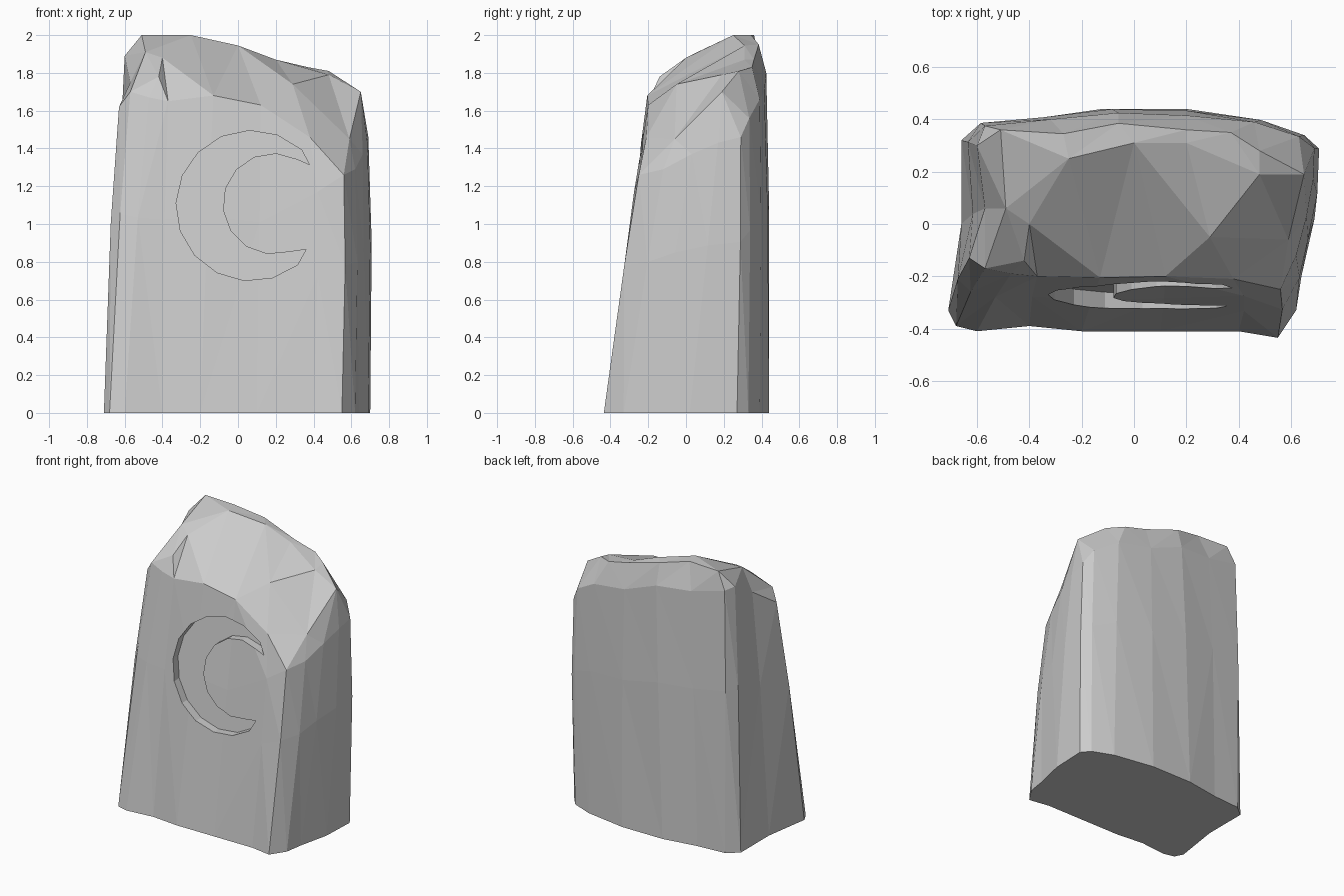
import bpy
import bmesh
from math import radians, cos, sin
from mathutils import Vector
from mathutils.geometry import delaunay_2d_cdt

default = bpy.data.objects.get("Cube")
if default:
    bpy.data.objects.remove(default, do_unlink=True)


def make_material(name, colour):
    mat = bpy.data.materials.new(name)
    mat.use_nodes = True
    mat.diffuse_color = colour
    mat.node_tree.nodes["Principled BSDF"].inputs["Base Color"].default_value = colour
    return mat


def make_object(name, bm, material):
    bmesh.ops.triangulate(bm, faces=[f for f in bm.faces if len(f.verts) == 4])
    bmesh.ops.recalc_face_normals(bm, faces=bm.faces)
    mesh = bpy.data.meshes.new(name)
    bm.to_mesh(mesh)
    bm.free()
    mesh.materials.append(material)
    obj = bpy.data.objects.new(name, mesh)
    bpy.context.collection.objects.link(obj)
    return obj


stone = make_material("stone grey", (0.6, 0.6, 0.6, 1.0))

# Columns around the slab: base x, y, then shoulder x, y, z
columns = [
    (-.71, -.33, -.63, -.13, 1.62),
    (-.68, -.39, -.57, -.17, 1.7),
    (-.60, -.41, -.47, -.19, 1.67),
    (-.40, -.39, -.37, -.20, 1.65),
    (-.20, -.41, -.13, -.205, 1.68),
    (.10, -.41, .12, -.20, 1.63),
    (.40, -.41, .42, -.275, 1.17),
    (.55, -.435, .56, -.25, 1.26),
    (.62, -.33, .62, -.12, 1.29),
    (.64, -.20, .66, .03, 1.37),
    (.69, .02, .685, .17, 1.43),
    (.70, .27, .69, .29, 1.46),
    (.65, .33, .63, .335, 1.56),
    (.50, .39, .46, .39, 1.66),
    (.20, .44, .20, .415, 1.7),
    (-.12, .44, -.06, .425, 1.8),
    (-.37, .40, -.32, .40, 1.82),
    (-.58, .385, -.57, .375, 1.88),
    (-.66, .32, -.60, .30, 1.89),
    (-.66, 0, -.57, .06, 1.75),
]

# Crest line running along the left, back and right edges of the crown
crest = [
    (-.49, .06, 1.91), (-.51, .36, 2), (-.27, .345, 2),
    (-.06, .385, 1.95), (.20, .36, 1.87), (.37, .35, 1.83),
    (.48, .28, 1.81), (.65, .19, 1.7), (.59, -.06, 1.45),
]

# Facet corners on the sloping crown
facets = [
    (-.25, .25, 2), (0, .31, 1.945), (.20, .31, 1.87), (.48, .19, 1.79),
    (.29, -.05, 1.74), (-.40, 0, 1.88), (-.42, -.14, 1.78), (.38, -.21, 1.46),
]


# Slab: base, slightly swollen middle and shoulder, then the crown
def build_slab():
    bm = bmesh.new()
    count = len(columns)
    rings = [[], [], []]
    for bx, by, sx, sy, sz in columns:
        base = Vector((bx, by, 0))
        shoulder = Vector((sx, sy, sz))
        middle = base.lerp(shoulder, 0.62)
        middle.x *= 1.02
        middle.y *= 1.02
        for ring, point in zip(rings, (base, middle, shoulder)):
            ring.append(bm.verts.new(point))
    for lower, upper in zip(rings, rings[1:]):
        for i in range(count):
            j = (i + 1) % count
            bm.faces.new((lower[i], lower[j], upper[j], upper[i]))
    bm.faces.new(list(reversed(rings[0])))

    top = rings[2] + [bm.verts.new(p) for p in crest + facets]
    fixed = [(i, (i + 1) % count) for i in range(count)]
    fixed += [(count + i, count + i + 1) for i in range(len(crest) - 1)]
    result = delaunay_2d_cdt([v.co.xy for v in top], fixed,
                             [list(range(count))], 1, 0.0001)
    origin = [ids[0] for ids in result[3]]
    for face in result[2]:
        bm.faces.new([top[origin[i]] for i in face])
    return make_object("stone_slab", bm, stone)


def arc(cx, cz, radius, start, end, steps):
    angles = [radians(start + (end - start) * i / steps) for i in range(steps + 1)]
    return [(cx + radius * cos(a), cz + radius * sin(a)) for a in angles]


# Crescent cutter, its floor parallel to the leaning front
def build_crescent():
    outline = [(.36, .865)] + arc(.07, 1.097, .398, 308, 48, 12)
    outline += [(.378, 1.315)] + arc(.187, 1.107, .268, 62, 288, 9)
    bm = bmesh.new()
    front = [bm.verts.new((x, -0.7, z)) for x, z in outline]
    floor = [bm.verts.new((x, -0.355 + 0.127 * z, z)) for x, z in outline]
    for i in range(len(outline)):
        j = (i + 1) % len(outline)
        bm.faces.new((front[i], front[j], floor[j], floor[i]))
    bm.faces.new(front)
    bm.faces.new(list(reversed(floor)))
    return make_object("crescent_cutter", bm, stone)


slab = build_slab()
cutter = build_crescent()
cutter.hide_render = True

# Carve the crescent and drop the helper
carve = slab.modifiers.new("crescent recess", 'BOOLEAN')
carve.operation = 'DIFFERENCE'
carve.solver = 'EXACT'
carve.object = cutter
bpy.context.view_layer.objects.active = slab
slab.select_set(True)
bpy.ops.object.modifier_apply(modifier=carve.name)
bpy.data.objects.remove(cutter, do_unlink=True)
